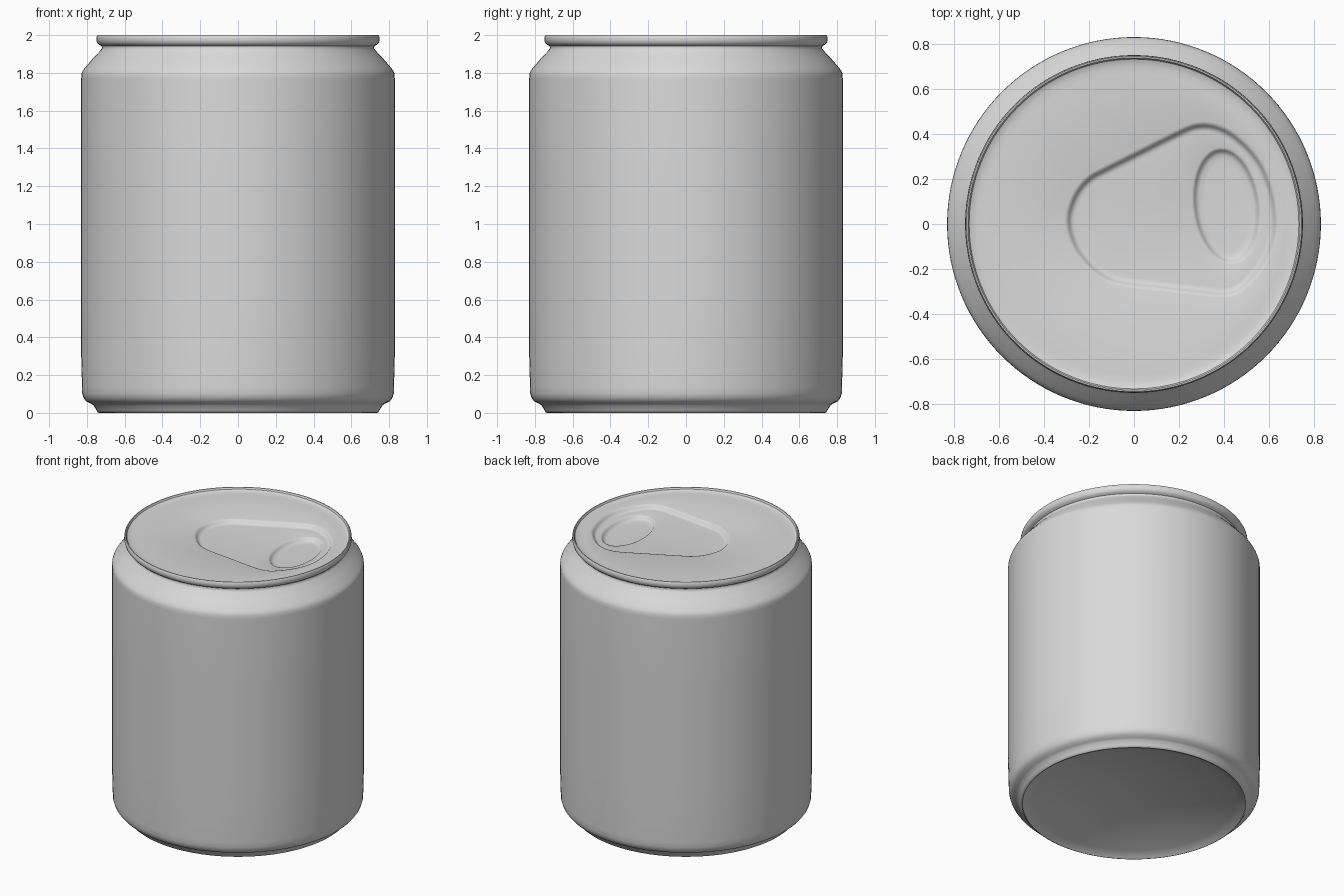
import bpy, math

if "Cube" in bpy.data.objects:
    bpy.data.objects.remove(bpy.data.objects["Cube"])

metal = bpy.data.materials.new("aluminium_grey")
metal.diffuse_color = (0.7, 0.7, 0.7, 1)
metal.use_nodes = True
metal.node_tree.nodes["Principled BSDF"].inputs["Base Color"].default_value = metal.diffuse_color


def make(name, verts, faces, angle):
    me = bpy.data.meshes.new(name)
    me.from_pydata(verts, [], faces)
    me.materials.append(metal)
    for p in me.polygons:
        p.use_smooth = True
    me.set_sharp_from_angle(angle=math.radians(angle))
    ob = bpy.data.objects.new(name, me)
    bpy.context.collection.objects.link(ob)
    return ob


def bridge(a, b, n):
    """Quads between two rings of n vertices starting at a and b."""
    return [(a + i, a + (i + 1) % n, b + (i + 1) % n, b + i) for i in range(n)]


# Can body: lathe from the centre of the domed base up to the inside of the rim
R_BASE, DOME = 0.73, 0.12
profile = [(R_BASE * k / 12, 0.005 + DOME * (1 - (k / 12) ** 2)) for k in range(1, 13)]
profile += [(0.735, 0.0), (0.742, 0.002), (0.75, 0.015), (0.765, 0.04), (0.78, 0.05),
            (0.803, 0.06), (0.818, 0.08), (0.825, 0.105), (0.826, 0.14), (0.83, 0.3),
            (0.83, 0.6), (0.83, 1.2), (0.83, 1.77), (0.829, 1.795), (0.822, 1.812),
            (0.808, 1.83), (0.765, 1.88), (0.727, 1.92), (0.72, 1.932), (0.722, 1.942),
            (0.738, 1.95), (0.746, 1.96), (0.75, 1.975), (0.748, 1.993), (0.744, 2.0),
            (0.738, 2.0), (0.734, 1.993), (0.728, 1.98), (0.71, 1.96)]
N = 128
verts, faces = [], []
for r, z in profile:
    verts += [(r * math.cos(2 * math.pi * i / N), r * math.sin(2 * math.pi * i / N), z)
              for i in range(N)]
for k in range(len(profile) - 1):
    faces += bridge(k * N, (k + 1) * N, N)
verts.append((0, 0, 0.005 + DOME))
faces += [(len(verts) - 1, (i + 1) % N, i) for i in range(N)]
make("can_body", verts, faces, 50)


# Lid: concentric rings, all sampled along rays from the middle of the oval dimple
CX, CY, M = 0.41, 0.08, 192


def spline(pts, steps=12):
    """Closed smooth curve through the points."""
    out, n = [], len(pts)
    for i in range(n):
        p0, p1, p2, p3 = (pts[(i + j - 1) % n] for j in range(4))
        for s in range(steps):
            t = s / steps
            out.append(tuple(0.5 * (2 * b + (c - a) * t + (2 * a - 5 * b + 4 * c - d) * t * t
                                    + (3 * b - a - 3 * c + d) * t ** 3)
                             for a, b, c, d in zip(p0, p1, p2, p3)))
    return out


def inset(pts, d):
    """Move a counter-clockwise closed curve inward by d."""
    out, n = [], len(pts)
    for i, (x, y) in enumerate(pts):
        tx = pts[(i + 1) % n][0] - pts[i - 1][0]
        ty = pts[(i + 1) % n][1] - pts[i - 1][1]
        l = math.hypot(tx, ty)
        out.append((x - ty / l * d, y + tx / l * d))
    return out


def sample(pts, z):
    """Resample a closed curve on evenly spaced rays."""
    ring = []
    for k in range(M):
        c, s = math.cos(2 * math.pi * k / M), math.sin(2 * math.pi * k / M)
        for i in range(len(pts)):
            ax, ay = pts[i - 1][0] - CX, pts[i - 1][1] - CY
            bx, by = pts[i][0] - CX, pts[i][1] - CY
            u, v = c * ay - s * ax, c * by - s * bx
            if u <= 1e-12 and v > 1e-12:
                f = u / (u - v)
                r = c * (ax + (bx - ax) * f) + s * (ay + (by - ay) * f)
                if r > 0:
                    ring.append((CX + c * r, CY + s * r, z))
                    break
    return ring


def ellipse(a, b, tilt, cx=0, cy=0, n=240):
    ct, st = math.cos(tilt), math.sin(tilt)
    out = []
    for i in range(n):
        t = 2 * math.pi * (i + 0.37) / n
        x, y = a * math.cos(t), b * math.sin(t)
        out.append((cx + x * ct - y * st, cy + x * st + y * ct))
    return out


outline = spline([(0.625, 0.0), (0.605, 0.15), (0.55, 0.28), (0.45, 0.385), (0.36, 0.43),
                  (0.28, 0.435), (0.2, 0.405), (0.04, 0.325), (-0.12, 0.245), (-0.2, 0.2),
                  (-0.26, 0.125), (-0.29, 0.02), (-0.265, -0.09), (-0.2, -0.18),
                  (-0.12, -0.24), (-0.03, -0.265), (0.13, -0.283), (0.29, -0.302),
                  (0.4, -0.31), (0.47, -0.29), (0.54, -0.22), (0.6, -0.12)])
oval = ellipse(0.138, 0.247, math.radians(7), CX, CY)

rings = [sample(ellipse(r, r, 0), z) for r, z in
         [(0.733, 1.989), (0.72, 1.983), (0.7, 1.98), (0.67, 1.979)]]
# Tear-shaped recess, then the oval dimple in its floor
rings += [sample(inset(outline, d), z) for d, z in
          [(-0.018, 1.979), (-0.008, 1.976), (0.0, 1.967), (0.008, 1.956),
           (0.018, 1.951), (0.03, 1.95)]]
rings += [sample(inset(oval, d), z) for d, z in
          [(-0.014, 1.95), (-0.006, 1.947), (0.0, 1.94), (0.008, 1.93),
           (0.02, 1.925), (0.045, 1.923)]]
verts = [v for ring in rings for v in ring] + [(CX, CY, 1.922)]
faces = []
for k in range(len(rings) - 1):
    faces += bridge(k * M, (k + 1) * M, M)
last = (len(rings) - 1) * M
faces += [(last + i, last + (i + 1) % M, len(verts) - 1) for i in range(M)]
make("can_lid", verts, faces, 60)
